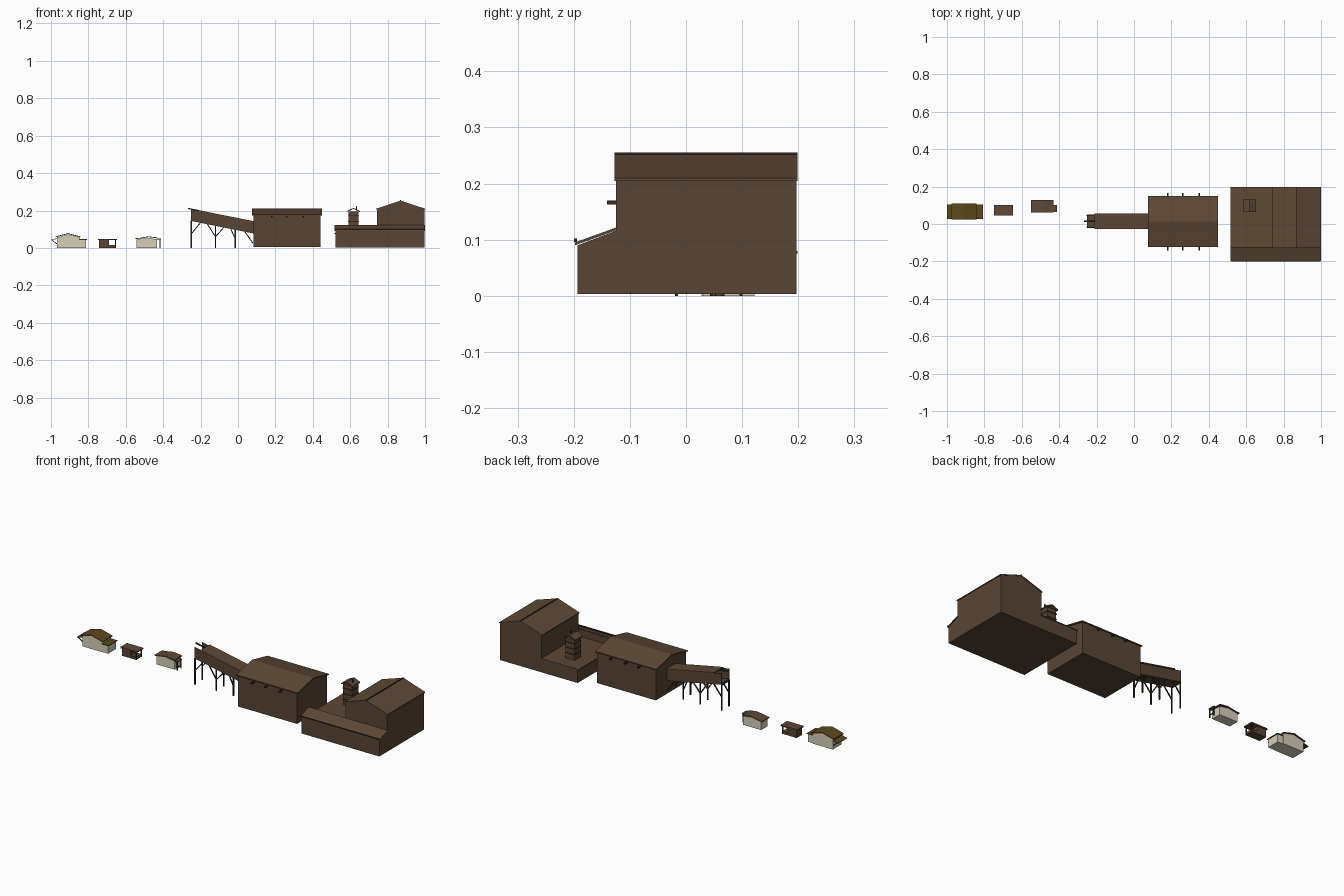
import bpy, bmesh
from mathutils import Vector

if "Cube" in bpy.data.objects:
    bpy.data.objects.remove(bpy.data.objects["Cube"])


def mat(name, r, g, b):
    m = bpy.data.materials.new(name)
    lin = [((c / 255 + 0.055) / 1.055) ** 2.4 for c in (r, g, b)]
    m.diffuse_color = (*lin, 1)
    m.use_nodes = True
    m.node_tree.nodes["Principled BSDF"].inputs["Base Color"].default_value = m.diffuse_color
    return m


WALL = mat("brown_wall", 88, 69, 53)
ROOF = mat("brown_roof", 94, 72, 54)
TRIM = mat("dark_timber", 50, 40, 30)
CREAM = mat("cream_plaster", 214, 208, 186)
OCHRE = mat("ochre_roof", 92, 72, 28)


def finish(name, bm, m):
    bmesh.ops.recalc_face_normals(bm, faces=bm.faces)
    me = bpy.data.meshes.new(name)
    bm.to_mesh(me)
    bm.free()
    me.materials.append(m)
    ob = bpy.data.objects.new(name, me)
    bpy.context.collection.objects.link(ob)
    return ob


def prism(name, pts, axis, a, b, m):
    """Extrude a profile: axis 'y' takes (x, z) points, axis 'x' takes (y, z)."""
    bm = bmesh.new()
    place = (lambda p, t: (p[0], t, p[1])) if axis == 'y' else (lambda p, t: (t, p[0], p[1]))
    lo = [bm.verts.new(place(p, a)) for p in pts]
    hi = [bm.verts.new(place(p, b)) for p in pts]
    n = len(pts)
    bm.faces.new(lo)
    bm.faces.new(hi)
    for i in range(n):
        bm.faces.new((lo[i], lo[(i + 1) % n], hi[(i + 1) % n], hi[i]))
    return finish(name, bm, m)


def box(name, x0, x1, y0, y1, z0, z1, m):
    return prism(name, [(x0, z0), (x1, z0), (x1, z1), (x0, z1)], 'y', y0, y1, m)


def beam(name, p, q, w, m=TRIM):
    """Square timber between two points."""
    p, q = Vector(p), Vector(q)
    d = q - p
    bm = bmesh.new()
    bmesh.ops.create_cube(bm, size=1)
    for v in bm.verts:
        v.co = Vector((v.co.x * w, v.co.y * w, v.co.z * d.length))
        v.co = d.to_track_quat('Z', 'Y') @ v.co + (p + q) / 2
    return finish(name, bm, m)


def gable_walls(name, c0, c1, eave, ridge, axis, a, b, m, base=0.0):
    mid = (c0 + c1) / 2
    return prism(name, [(c0, base), (c1, base), (c1, eave), (mid, ridge), (c0, eave)], axis, a, b, m)


def gable_roof(name, c0, c1, eave, ridge, axis, a, b, t, m):
    mid = (c0 + c1) / 2
    return prism(name, [(c0, eave), (mid, ridge), (c1, eave), (c1, eave + t),
                        (mid, ridge + t), (c0, eave + t)], axis, a, b, m)


# Large mill: tall gabled hall, low flat wing, front lean-to
gable_walls("mill_hall", 0.742, 0.996, 0.206, 0.249, 'y', -0.125, 0.197, WALL, 0.003)
gable_roof("mill_hall_roof", 0.738, 1.0, 0.205, 0.248, 'y', -0.127, 0.199, 0.005, ROOF)
beam("mill_ridge_beam", (0.869, -0.127, 0.252), (0.869, 0.199, 0.252), 0.006)
box("mill_low_wing", 0.522, 0.745, -0.13, 0.197, 0.003, 0.075, WALL)
box("mill_low_roof", 0.515, 0.745, -0.126, 0.199, 0.075, 0.08, ROOF)
prism("mill_lean_to", [(-0.193, 0.003), (-0.193, 0.09), (-0.125, 0.116), (-0.125, 0.003)],
      'x', 0.522, 0.996, WALL)
prism("mill_lean_to_roof", [(-0.198, 0.09), (-0.124, 0.117), (-0.124, 0.122), (-0.198, 0.095)],
      'x', 0.517, 0.999, ROOF)
beam("lean_to_gutter", (0.519, -0.197, 0.099), (0.998, -0.197, 0.099), 0.006)

# Louvred vent tower on the low wing
box("vent_tower", 0.592, 0.645, 0.07, 0.125, 0.08, 0.195, WALL)
gable_roof("vent_roof", 0.583, 0.652, 0.193, 0.209, 'y', 0.064, 0.131, 0.005, ROOF)
for z in (0.11, 0.14, 0.17):
    box("vent_louvre", 0.589, 0.648, 0.067, 0.128, z, z + 0.003, TRIM)
box("vent_pipe", 0.631, 0.637, 0.09, 0.096, 0.2, 0.224, TRIM)

# Middle shed with eave stubs
gable_walls("shed_walls", -0.117, 0.145, 0.178, 0.205, 'x', 0.082, 0.442, WALL, 0.005)
gable_roof("shed_roof", -0.123, 0.151, 0.174, 0.204, 'x', 0.075, 0.449, 0.006, ROOF)
for x in (0.18, 0.26, 0.35):
    for y0, y1 in ((-0.141, -0.115), (0.143, 0.165)):
        box("eave_stub", x - 0.004, x + 0.004, y0, y1, 0.163, 0.17, TRIM)


# Sloped conveyor gallery
def top(x):
    return 0.206 - (x + 0.25) * 0.2


def strip(name, x0, x1, d0, d1, y0, y1, m):
    """Sloped slab between depths d0 and d1 under the gallery top line."""
    prism(name, [(x0, top(x0) - d0), (x1, top(x1) - d0),
                 (x1, top(x1) - d1), (x0, top(x0) - d1)], 'y', y0, y1, m)


strip("gallery_floor", -0.25, 0.09, 0.055, 0.062, -0.021, 0.05, WALL)
for y in (-0.021, 0.046):
    strip("gallery_side", -0.25, 0.09, 0, 0.062, y, y + 0.004, WALL)
strip("gallery_roof", -0.21, 0.085, -0.004, 0.002, -0.026, 0.055, ROOF)
beam("gallery_end_beam", (-0.267, 0.0145, 0.211), (-0.21, 0.0145, 0.2), 0.006)

# Trestle legs and braces under the gallery
for y in (-0.017, 0.046):
    for x in (-0.25, -0.12, -0.015):
        beam("trestle_leg", (x, y, 0), (x, y, top(x) - 0.06), 0.006)
    for x0, z0, x1 in ((-0.25, 0.075, -0.2), (-0.12, 0.06, -0.165), (-0.12, 0.06, -0.075),
                       (0.08, 0.025, 0.035), (-0.015, 0.05, -0.04)):
        beam("trestle_brace", (x0, y, z0), (x1, y, top(x1) - 0.06), 0.005)
for x in (-0.25, -0.12, -0.015):
    beam("trestle_tie", (x, -0.017, top(x) - 0.065), (x, 0.046, top(x) - 0.065), 0.005)

# Cream office with ochre roof, side annex and small canopy
gable_walls("office_walls", -0.968, -0.846, 0.057, 0.073, 'y', 0.028, 0.105, CREAM)
gable_roof("office_roof", -0.977, -0.841, 0.057, 0.075, 'y', 0.023, 0.11, 0.004, OCHRE)
box("office_annex", -0.85, -0.812, 0.03, 0.1, 0, 0.043, CREAM)
box("office_annex_roof", -0.85, -0.808, 0.026, 0.104, 0.043, 0.047, OCHRE)
prism("office_canopy", [(-1.0, 0.041), (-0.966, 0.049), (-0.966, 0.052), (-1.0, 0.044)],
      'y', 0.028, 0.105, OCHRE)
for y in (0.032, 0.1):
    beam("canopy_bracket", (-0.994, y, 0.041), (-0.968, y, 0.022), 0.004)

# Small open-sided hut
box("hut_room", -0.742, -0.69, 0.05, 0.097, 0, 0.042, WALL)
box("hut_counter", -0.69, -0.655, 0.05, 0.097, 0, 0.015, WALL)
box("hut_roof", -0.748, -0.648, 0.045, 0.102, 0.042, 0.049, ROOF)
for y in (0.052, 0.095):
    beam("hut_post", (-0.656, y, 0), (-0.656, y, 0.044), 0.005)

# Cream cottage with brown roof and porch
gable_walls("cottage_walls", -0.543, -0.432, 0.046, 0.055, 'y', 0.066, 0.122, CREAM)
prism("cottage_roof", [(-0.552, 0.047), (-0.525, 0.05), (-0.48, 0.058), (-0.43, 0.052),
                       (-0.43, 0.056), (-0.48, 0.062), (-0.525, 0.054), (-0.552, 0.051)],
      'y', 0.061, 0.127, ROOF)
box("cottage_porch_roof", -0.435, -0.412, 0.063, 0.102, 0.046, 0.051, ROOF)
for y in (0.066, 0.098):
    beam("porch_post", (-0.416, y, 0), (-0.416, y, 0.048), 0.005)
beam("porch_rail", (-0.416, 0.066, 0.014), (-0.416, 0.098, 0.014), 0.004)
